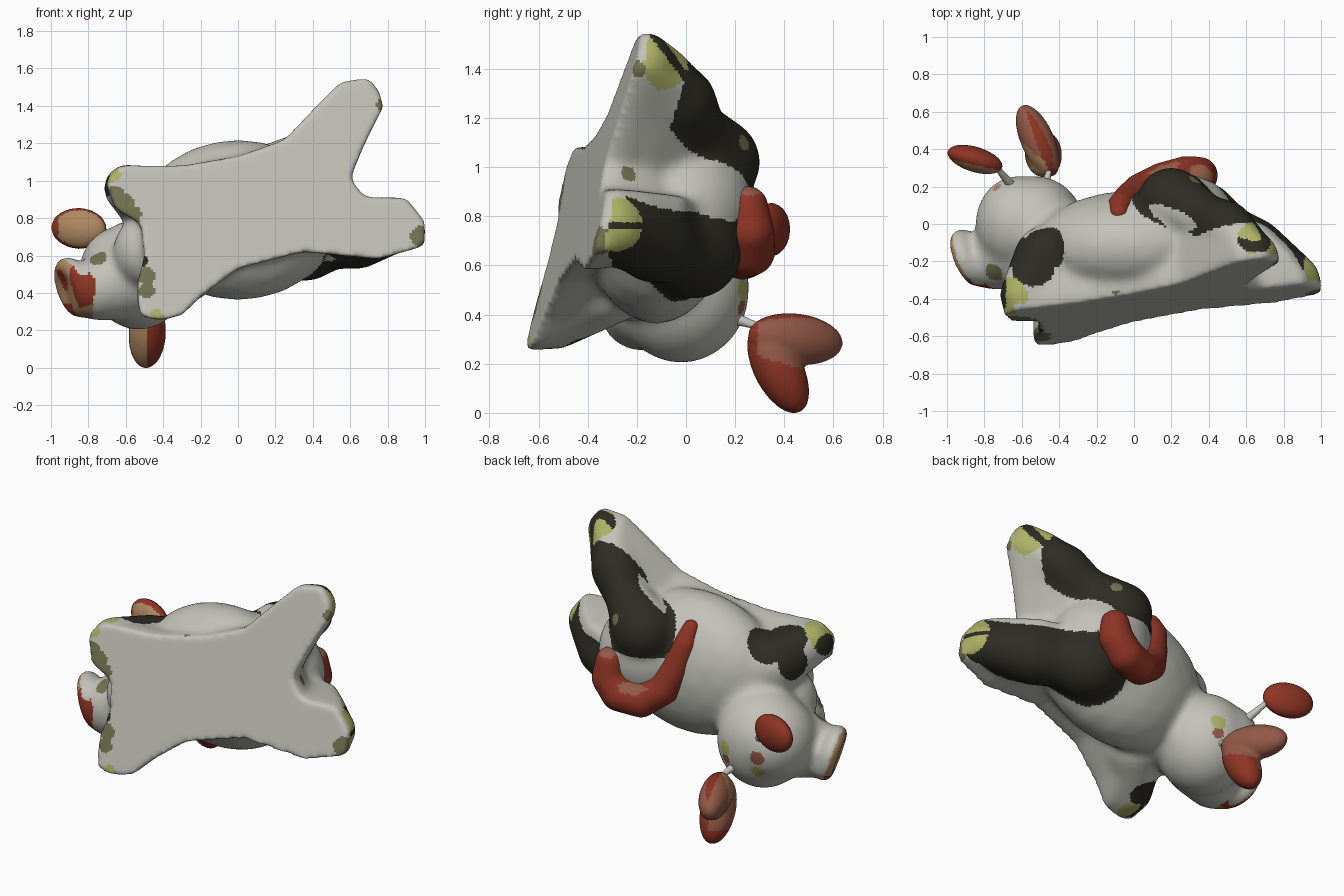
import bpy, bmesh, math
from mathutils import Vector, Matrix

cube = bpy.data.objects.get("Cube")
if cube:
    bpy.data.objects.remove(cube)

# Palette
PALETTE = {
    "pale_grey": (0.54, 0.54, 0.485), "charcoal": (0.026, 0.025, 0.017),
    "yellow_green": (0.42, 0.44, 0.13), "olive": (0.17, 0.17, 0.085),
    "brick_red": (0.27, 0.035, 0.018), "dusty_pink": (0.29, 0.1, 0.065),
    "tan": (0.43, 0.25, 0.12),
}
GREY, BLACK, YELLOW, OLIVE, RED, PINK, TAN = range(7)
materials = []
for name, rgb in PALETTE.items():
    m = bpy.data.materials.new(name)
    m.use_nodes = True
    m.diffuse_color = (*rgb, 1)
    m.node_tree.nodes["Principled BSDF"].inputs["Base Color"].default_value = (*rgb, 1)
    materials.append(m)


def base_y(x, z):
    """Height of the slanted flat underside."""
    return -0.64 + 0.119 * (x + 0.45) + 0.257 * (z - 0.3)


def ball(bm, centre, radii, axis=None):
    """Ellipsoid; its local x runs along axis."""
    rot = Vector(axis).to_track_quat('X', 'Z').to_matrix().to_4x4() if axis else Matrix()
    bmesh.ops.create_icosphere(bm, subdivisions=3, radius=1,
                               matrix=Matrix.Translation(centre) @ rot @ Matrix.Diagonal((*radii, 1)))


def limb(bm, points, steps=6):
    """Row of spheres through (x, y, z, radius) points."""
    for a, b in zip(points, points[1:]):
        for i in range(steps + 1):
            p = Vector(a).lerp(Vector(b), i / steps)
            ball(bm, p[:3], [p[3]] * 3)


def fuse(name, bm, voxel, smooth=4):
    """Merge overlapping pieces into one smooth skin."""
    me = bpy.data.meshes.new(name)
    bm.to_mesh(me)
    bm.free()
    ob = bpy.data.objects.new(name, me)
    bpy.context.collection.objects.link(ob)
    r = ob.modifiers.new("skin", 'REMESH')
    r.mode, r.voxel_size = 'VOXEL', voxel
    s = ob.modifiers.new("soften", 'SMOOTH')
    s.factor, s.iterations = 0.5, smooth
    bpy.context.view_layer.update()
    done = bpy.data.meshes.new_from_object(ob.evaluated_get(bpy.context.evaluated_depsgraph_get()))
    ob.modifiers.clear()
    ob.data = done
    return ob


def paint(ob, rule):
    """Give every face the colour chosen by the rule."""
    ob.data.materials.clear()
    for m in materials:
        ob.data.materials.append(m)
    for f in ob.data.polygons:
        f.material_index = rule(f.center, f.normal)
    bpy.ops.object.select_all(action='DESELECT')
    ob.select_set(True)
    bpy.context.view_layer.objects.active = ob
    bpy.ops.object.shade_smooth_by_angle(angle=math.radians(60))


# Body: torso, head and legs
bm = bmesh.new()
ball(bm, (0, -0.12, 0.79), (0.54, 0.3, 0.43))
ball(bm, (0.25, 0, 0.84), (0.3, 0.28, 0.29))
ball(bm, (-0.35, -0.14, 0.66), (0.27, 0.25, 0.28))
ball(bm, (-0.53, -0.02, 0.5), (0.27, 0.28, 0.3))
ball(bm, (-0.62, 0.0, 0.52), (0.23, 0.26, 0.24))
ball(bm, (-0.5, -0.29, 0.62), (0.17, 0.18, 0.19))
upper_hind = [(0.2, 0.12, 1.02, 0.185), (0.38, 0.04, 1.15, 0.125), (0.5, -0.015, 1.27, 0.14),
              (0.6, -0.12, 1.38, 0.12), (0.66, -0.16, 1.43, 0.11)]
lower_hind = [(0.36, 0.03, 0.66, 0.2), (0.5, -0.05, 0.68, 0.155),
              (0.64, -0.13, 0.69, 0.165), (0.87, -0.29, 0.75, 0.125)]
upper_fore = [(-0.47, -0.18, 0.88, 0.175), (-0.59, -0.38, 0.96, 0.13)]
lower_fore = [(-0.28, -0.33, 0.53, 0.18), (-0.43, -0.53, 0.37, 0.115)]
for leg in (upper_hind, lower_hind, upper_fore, lower_fore):
    limb(bm, leg)

# Snout with a raised rim around its tilted flat end
muzzle = Vector((-0.88, -0.18, 0.43))
out = Vector((-0.87, -0.38, -0.3)).normalized()
side = out.cross((0, 0, 1)).normalized()
up = side.cross(out)
limb(bm, [(-0.6, -0.12, 0.47, 0.22), (-0.74, -0.18, 0.425, 0.175)])
for i in range(20):
    a = math.tau * i / 20
    ball(bm, muzzle + side * 0.115 * math.cos(a) + up * 0.12 * math.sin(a), [0.055] * 3)
ball(bm, muzzle - out * 0.03, (0.06, 0.12, 0.12), out)

# Flat underside slab joining the paws
outline = [(-0.62, 1.08), (-0.3, 1.08), (0, 1.13), (0.25, 1.22), (0.42, 1.4), (0.55, 1.53),
           (0.7, 1.55), (0.78, 1.4), (0.68, 1.2), (0.6, 1.01), (0.68, 0.91), (0.9, 0.91),
           (1.0, 0.78), (1.0, 0.65), (0.75, 0.58), (0.35, 0.62), (0, 0.53), (-0.2, 0.38),
           (-0.3, 0.28), (-0.42, 0.25), (-0.53, 0.28), (-0.54, 0.45), (-0.5, 0.6),
           (-0.52, 0.77), (-0.66, 0.85), (-0.7, 1.0)]
layers = []
for depth, scale in ((-0.06, 1.0), (0.06, 1.0), (0.2, 0.89), (0.36, 0.72), (0.48, 0.45)):
    ring = []
    for x, z in outline:
        px, pz = 0.05 + (x - 0.05) * scale, 0.8 + (z - 0.8) * scale
        ring.append(bm.verts.new((px, base_y(px, pz) + depth, pz)))
    layers.append(ring)
for lo, hi in zip(layers, layers[1:]):
    for i in range(len(lo)):
        j = (i + 1) % len(lo)
        bm.faces.new((lo[i], lo[j], hi[j], hi[i]))
caps = [bm.faces.new(layers[0]), bm.faces.new(layers[-1])]
bmesh.ops.triangulate(bm, faces=caps)
bmesh.ops.recalc_face_normals(bm, faces=bm.faces)
rough = fuse("rough_body", bm, 0.02, 10)

# Slice the underside flat, then round its rim
bm = bmesh.new()
bm.from_mesh(rough.data)
bpy.data.objects.remove(rough)
cut = bmesh.ops.bisect_plane(bm, geom=bm.verts[:] + bm.edges[:] + bm.faces[:],
                             plane_co=(0, base_y(0, 0), 0), plane_no=(0.119, -1, 0.257),
                             clear_outer=True)
rim = [e for e in cut["geom_cut"] if isinstance(e, bmesh.types.BMEdge)]
bmesh.ops.triangle_fill(bm, edges=rim, use_beauty=True, normal=(0.119, -1, 0.257))
body = fuse("body", bm, 0.014, 10)

# Paw tips: (centre, radius, stripe direction, stripe offset)
paws = [((0.66, -0.11, 1.43), 0.125, (0, 0.8, 0.6), 0.05),
        ((0.95, -0.29, 0.77), 0.115, (0, 0, 1), -0.01),
        ((-0.66, -0.4, 1.02), 0.115, (1, 0, 0), -0.04),
        ((-0.44, -0.55, 0.27), 0.075, (1, 0, 0), -0.035)]
# Coat markings: (centre, radius, colour)
spots = [((-0.43, 0.23, 0.5), 0.045, YELLOW), ((-0.65, 0.22, 0.4), 0.04, YELLOW),
         ((-0.43, 0.24, 0.43), 0.035, PINK), ((-0.72, 0.18, 0.6), 0.035, TAN),
         ((-0.66, 0.24, 0.5), 0.045, PINK), ((-0.74, -0.25, 0.57), 0.055, OLIVE),
         ((-0.66, -0.5, 0.92), 0.055, OLIVE), ((-0.61, -0.51, 0.87), 0.06, OLIVE),
         ((-0.56, -0.52, 0.82), 0.045, OLIVE), ((-0.49, -0.6, 0.41), 0.045, OLIVE),
         ((-0.49, -0.59, 0.49), 0.05, OLIVE), ((0.98, -0.36, 0.7), 0.06, OLIVE),
         ((-0.67, -0.46, 1.03), 0.045, YELLOW), ((-0.44, -0.63, 0.28), 0.035, YELLOW),
         ((0.77, -0.2, 1.4), 0.035, OLIVE), ((0.6, -0.24, 0.97), 0.035, OLIVE),
         ((-0.1, -0.37, 1.13), 0.025, OLIVE), ((0.33, 0.24, 1.1), 0.035, OLIVE),
         ((-0.49, -0.13, 1.03), 0.13, BLACK), ((-0.54, -0.22, 1.04), 0.12, BLACK),
         ((-0.58, -0.18, 0.92), 0.11, BLACK), ((-0.43, -0.42, 0.32), 0.09, BLACK),
         ((-0.51, -0.56, 0.57), 0.035, BLACK)]


def near_leg(p, leg, grow):
    for a, b in zip(leg, leg[1:]):
        a, b = Vector(a), Vector(b)
        t = max(0, min(1, (p - a.xyz).dot((b - a).xyz) / (b - a).xyz.length_squared))
        q = a.lerp(b, t)
        if (p - q.xyz).length < q.w * grow:
            return True
    return False


def coat(p, n):
    depth = p.y - base_y(p.x, p.z)
    away = p - muzzle
    if away.length < 0.2 and n.dot(out) > 0.3 and away.dot(out) > -0.05:
        s, u = away.dot(side), away.dot(up)
        front_streak = s < -0.1 and u > -0.1
        back_patch = s > -0.03 and u < -0.08
        centre_spot = abs(s - 0.02) < 0.035 and abs(u - 0.05) < 0.06
        return RED if front_streak or back_patch or centre_spot else TAN
    for c, r, direction, offset in paws:
        d = p - Vector(c)
        if d.length < r and depth > 0.035:
            return BLACK if abs(d.dot(Vector(direction)) - offset) < 0.016 else YELLOW
    for c, r, colour in spots:
        if (p - Vector(c)).length < r:
            return colour
    if depth > 0.23 and p.z > 0.92 and n.y > -0.05 and near_leg(p, upper_hind, 1.14):
        return BLACK
    if depth > 0.33 - 0.27 * p.x and n.y > -0.6 and near_leg(p, lower_hind, 1.14):
        return BLACK
    return GREY


paint(body, coat)

# Curled tail lying on the back
bm = bmesh.new()
limb(bm, [(0.35, 0.25, 0.84, 0.085), (0.35, 0.26, 0.74, 0.1), (0.28, 0.26, 0.66, 0.105),
          (0.15, 0.23, 0.64, 0.1), (0.03, 0.18, 0.72, 0.09), (-0.03, 0.13, 0.86, 0.085),
          (-0.07, 0.1, 1.0, 0.07), (-0.08, 0.06, 1.09, 0.05)])
tail = fuse("tail", bm, 0.015)
paint(tail, lambda p, n: PINK if n.z > 0.55 and (p.x > 0.3 or p.z < 0.75) else RED)

# Ears: one single leaf, one folded into two lobes
bm = bmesh.new()
ball(bm, (-0.85, 0.345, 0.745), (0.155, 0.068, 0.11), (-0.95, 0.29, 0.05))
ear = fuse("right_ear", bm, 0.012, 2)
paint(ear, lambda p, n: TAN if n.y < -0.62 and p.x > -0.96 else RED)

bm = bmesh.new()
ball(bm, (-0.515, 0.445, 0.3), (0.21, 0.09, 0.105), (-0.4, 0.9, -0.1))
ball(bm, (-0.485, 0.375, 0.18), (0.2, 0.1, 0.1), (-0.05, 0.45, -0.88))
ear = fuse("left_ear", bm, 0.012, 2)


def folded_ear(p, n):
    if n.y < -0.3 and n.x < 0:
        return TAN
    if n.x < -0.15 and p.z > 0.1:
        return PINK
    return PINK if p.z + 0.3 * p.y > 0.32 and n.z < 0.8 and p.y > 0.29 else RED


paint(ear, folded_ear)

# Short ear stems
for name, a, b in (("right_ear_stem", (-0.65, 0.2, 0.6), (-0.74, 0.31, 0.72)),
                   ("left_ear_stem", (-0.48, 0.18, 0.39), (-0.45, 0.3, 0.35))):
    bm = bmesh.new()
    limb(bm, [(*a, 0.028), (*b, 0.014)], 10)
    paint(fuse(name, bm, 0.008, 2), lambda p, n: GREY)
